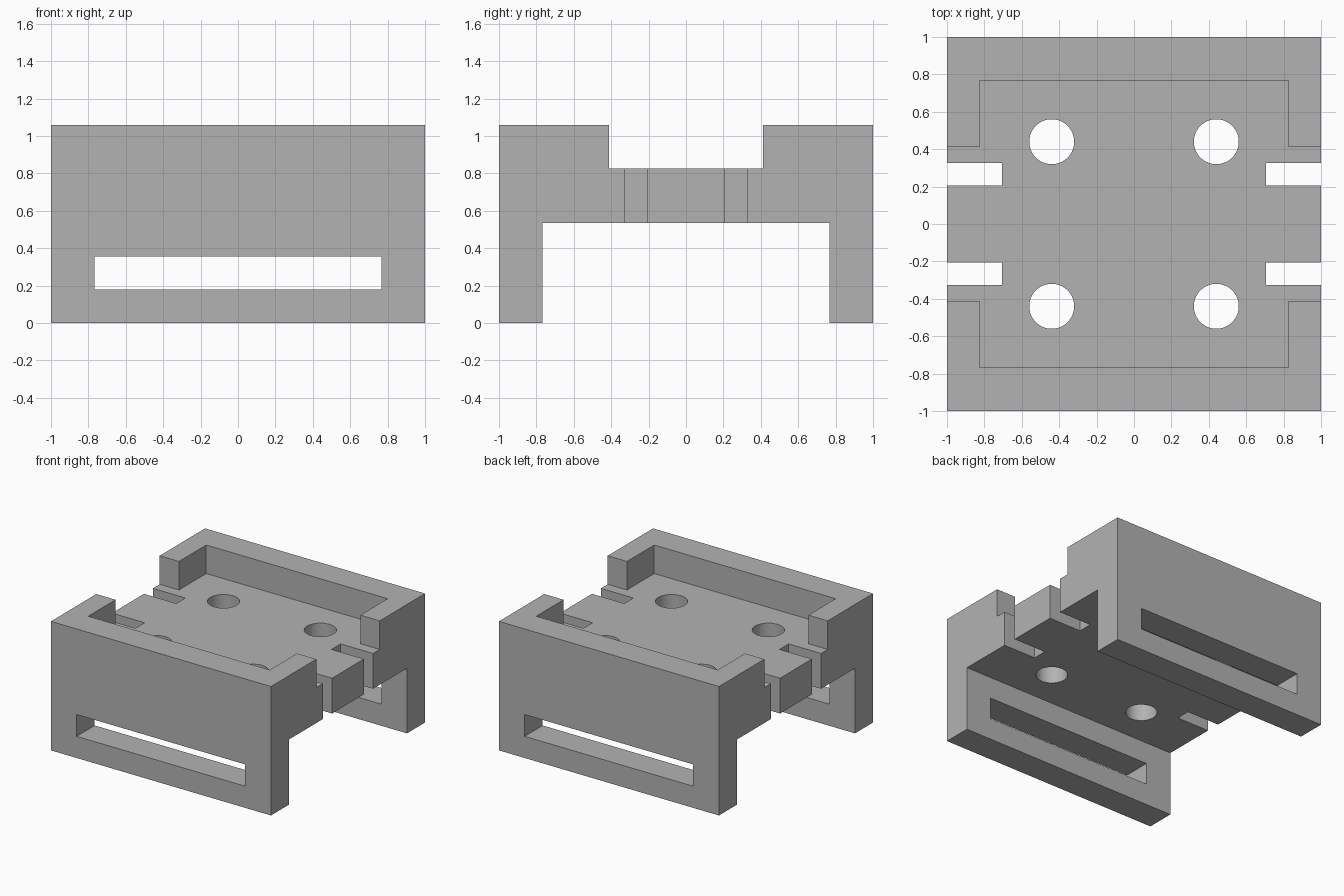
import bpy, bmesh, math
from mathutils import Vector

default = bpy.data.objects.get("Cube")
if default:
    bpy.data.objects.remove(default, do_unlink=True)

grey = bpy.data.materials.new("plain grey")
grey.use_nodes = True
grey.diffuse_color = (0.45, 0.45, 0.45, 1)
grey.node_tree.nodes["Principled BSDF"].inputs["Base Color"].default_value = grey.diffuse_color


def prism(name, outline, place, sweep):
    """Extrude a 2D outline, mapped to 3D by place, along the sweep vector."""
    bm = bmesh.new()
    face = bm.faces.new([bm.verts.new(place(a, b)) for a, b in outline])
    extruded = bmesh.ops.extrude_face_region(bm, geom=[face])
    moved = [g for g in extruded["geom"] if isinstance(g, bmesh.types.BMVert)]
    bmesh.ops.translate(bm, verts=moved, vec=Vector(sweep))
    bmesh.ops.recalc_face_normals(bm, faces=bm.faces)
    mesh = bpy.data.meshes.new(name)
    bm.to_mesh(mesh)
    bm.free()
    mesh.materials.append(grey)
    obj = bpy.data.objects.new(name, mesh)
    bpy.context.collection.objects.link(obj)
    return obj


def rect(a0, a1, b0, b1):
    return [(a0, b0), (a1, b0), (a1, b1), (a0, b1)]


HEIGHT, FLOOR, UNDERSIDE = 1.06, 0.825, 0.535
INNER, RIM_X, GAP = 0.766, 0.825, 0.412

# Bracket body: inverted channel swept from side to side
channel = [(-1, 0), (-INNER, 0), (-INNER, UNDERSIDE), (INNER, UNDERSIDE),
           (INNER, 0), (1, 0), (1, HEIGHT), (-1, HEIGHT)]
body = prism("bracket_body", channel, lambda y, z: (-1, y, z), (2, 0, 0))

# Top pocket with an open gap at both sides
pocket = [(-2, -GAP), (-RIM_X, -GAP), (-RIM_X, -INNER), (RIM_X, -INNER),
          (RIM_X, -GAP), (2, -GAP), (2, GAP), (RIM_X, GAP),
          (RIM_X, INNER), (-RIM_X, INNER), (-RIM_X, GAP), (-2, GAP)]
cutters = [prism("pocket_cutter", pocket, lambda x, y: (x, y, FLOOR), (0, 0, 1))]

# Long strap slot through both legs
cutters.append(prism("strap_slot_cutter", rect(-INNER, INNER, 0.178, 0.357),
                     lambda x, z: (x, -2, z), (0, 4, 0)))

# Edge notches and round screw holes, one of each per quadrant
circle = [(0.12 * math.cos(math.tau * i / 64), 0.12 * math.sin(math.tau * i / 64))
          for i in range(64)]
for sx in (-1, 1):
    for sy in (-1, 1):
        cutters.append(prism("notch_cutter", rect(0.705, 1.5, 0.207, 0.325),
                             lambda x, y: (sx * x, sy * y, 0.2), (0, 0, 1)))
        cutters.append(prism("screw_hole_cutter", circle,
                             lambda x, y: (sx * 0.44 + x, sy * 0.44 + y, 0.2), (0, 0, 1)))

bpy.ops.object.select_all(action="DESELECT")
bpy.context.view_layer.objects.active = body
body.select_set(True)
for cutter in cutters:
    cut = body.modifiers.new(cutter.name, "BOOLEAN")
    cut.operation = "DIFFERENCE"
    cut.solver = "EXACT"
    cut.object = cutter
    bpy.ops.object.modifier_apply(modifier=cut.name)
    bpy.data.objects.remove(cutter, do_unlink=True)

bpy.ops.object.shade_smooth_by_angle(angle=math.radians(30))
